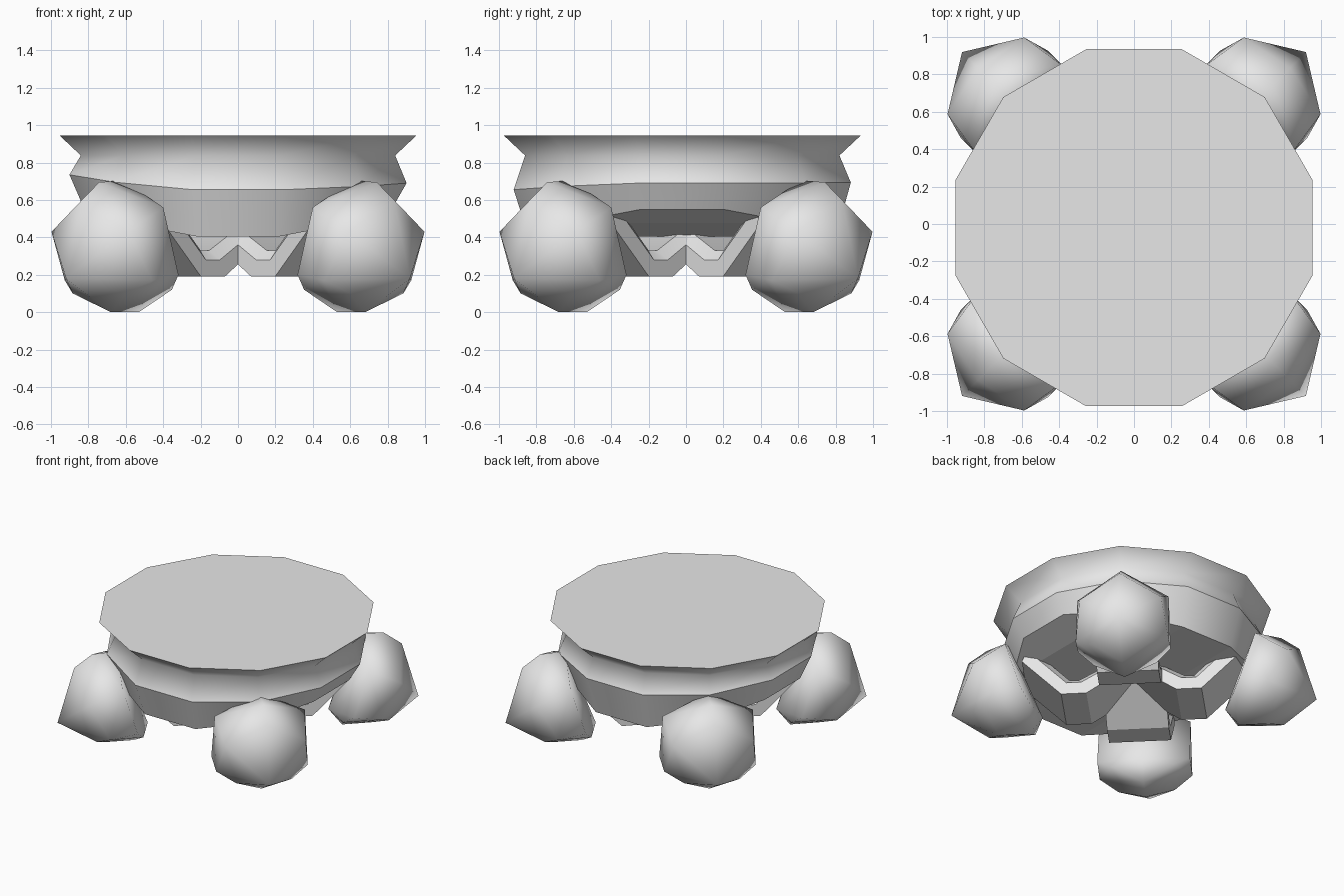
import bpy, bmesh, math

if "Cube" in bpy.data.objects:
    bpy.data.objects.remove(bpy.data.objects["Cube"], do_unlink=True)

grey = bpy.data.materials.new("plain_grey")
grey.use_nodes = True
colour = (0.8, 0.8, 0.8, 1)
grey.diffuse_color = colour
grey.node_tree.nodes["Principled BSDF"].inputs["Base Color"].default_value = colour


def finish(name, bm, angle):
    """Turn a bmesh into a named, shaded object."""
    bmesh.ops.recalc_face_normals(bm, faces=bm.faces)
    mesh = bpy.data.meshes.new(name)
    bm.to_mesh(mesh)
    bm.free()
    mesh.materials.append(grey)
    obj = bpy.data.objects.new(name, mesh)
    bpy.context.collection.objects.link(obj)
    bpy.ops.object.select_all(action='DESELECT')
    obj.select_set(True)
    bpy.context.view_layer.objects.active = obj
    bpy.ops.object.shade_smooth_by_angle(angle=math.radians(angle))
    return obj


def skin(bm, rings):
    """Bridge equal closed rings, cap the last one and return the rows."""
    rows = [[bm.verts.new(p) for p in ring] for ring in rings]
    n = len(rows[0])
    for a, b in zip(rows, rows[1:]):
        for i in range(n):
            j = (i + 1) % n
            bm.faces.new((a[i], a[j], b[j], b[i]))
    bm.faces.new(rows[-1])
    return rows


def place(angle, r, c, z):
    """Point at radius r along a direction, c to its side."""
    s, k = math.sin(angle), math.cos(angle)
    return (r * k - c * s, r * s + c * k, z)


# Twelve-sided body: radius, then height on the left, back, right and front
profile = [(0.85, (0.55, 0.405, 0.55, 0.405)),
           (0.933, (0.69, 0.693, 0.735, 0.655)),
           (0.87, (0.838,) * 4),
           (0.988, (0.945,) * 4)]
rings = []
for radius, heights in profile:
    ring = []
    for i in range(12):
        side = (i + 1) // 3 % 4
        z = heights[side]
        if i % 3 == 1:
            z = (z + heights[(side + 1) % 4]) / 2
        x, y, z = place(math.radians(15 + 30 * i), radius, 0, z)
        ring.append((x, y - 0.02, z))
    rings.append(ring)
bm = bmesh.new()
base = skin(bm, rings)[0]
# Folded underside, level in the middle and rising to both sides
for i in range(5):
    bm.faces.new((base[i], base[i + 1], base[10 - i], base[11 - i]))
body = finish("body", bm, 100)
# Crisp edges around the underside, the widest ring and the top
for edge in body.data.edges:
    a, b = (v // 12 for v in edge.vertices)
    if a == b and a != 2:
        edge.use_edge_sharp = True

# Faceted feet: radial, sideways and height positions, mirrored sideways
foot_points = [(1.30, 0, 0.18), (1.18, 0, 0.6), (1.05, 0, 0.695), (0.87, 0, 0.705),
               (0.65, 0, 0.13), (0.75, 0, 0), (0.96, 0, 0),
               (1.12, 0.29, 0.43), (0.98, 0.33, 0.17), (0.89, 0.325, 0.56),
               (0.78, 0.33, 0.2), (0.72, 0.22, 0.12), (1.05, 0.2, 0.1)]
foot_names = ["back_left_foot", "back_right_foot", "front_right_foot", "front_left_foot"]
for i, name in enumerate(foot_names):
    a = math.radians(45 + 90 * i)
    foot = bmesh.new()
    for r, c, z in foot_points:
        for side in ((1, -1) if c else (1,)):
            foot.verts.new(place(a, r, c * side, z))
    bmesh.ops.convex_hull(foot, input=foot.verts[:])
    finish(name, foot, 120)

# Two crossed bent bars joining opposite feet: radius, underside height, bend
half = [(0.32, 0.19, 1), (0.5, 0.19, -1), (0.78, 0.47, -1)]
path = [(-r, z, -k) for r, z, k in reversed(half)] + [(0, 0.4, 0)] + half
section = [(-0.22, 0), (0.22, 0), (0.22, 0.09), (0.16, 0.14), (-0.16, 0.14), (-0.22, 0.09)]
for name, degrees in (("first_cross_bar", 45), ("second_cross_bar", 135)):
    bar = bmesh.new()
    rows = skin(bar, [[place(math.radians(degrees), r + 0.41 * k * t, c, z + t)
                       for c, t in section] for r, z, k in path])
    bar.faces.new(rows[0])
    finish(name, bar, 30)
